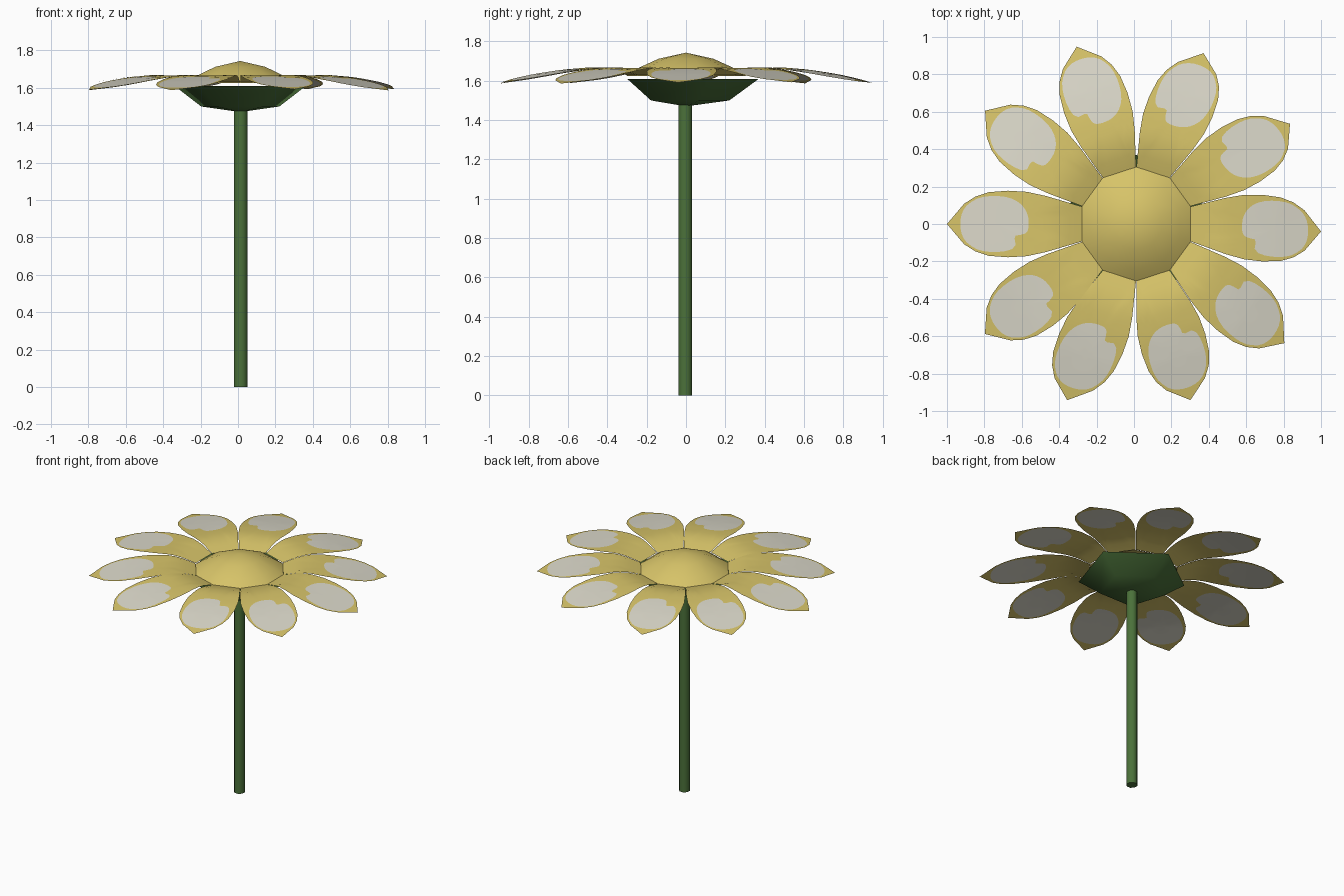
import bpy, bmesh, math
from mathutils import Vector

cube = bpy.data.objects.get("Cube")
if cube:
    bpy.data.objects.remove(cube, do_unlink=True)


def material(name, rgb):
    m = bpy.data.materials.new(name)
    m.use_nodes = True
    m.diffuse_color = (*rgb, 1)
    m.node_tree.nodes["Principled BSDF"].inputs["Base Color"].default_value = (*rgb, 1)
    return m


GREEN = material("leaf green", (0.07, 0.165, 0.042))
YELLOW = material("soft yellow", (0.68, 0.55, 0.14))
CREAM = material("pale cream", (0.71, 0.69, 0.59))
CENTRE = Vector((0.012, 0, 0))


def finish(name, bm, mats, angle=60):
    me = bpy.data.meshes.new(name)
    bm.to_mesh(me)
    bm.free()
    for m in mats:
        me.materials.append(m)
    ob = bpy.data.objects.new(name, me)
    bpy.context.collection.objects.link(ob)
    bpy.ops.object.select_all(action='DESELECT')
    ob.select_set(True)
    bpy.context.view_layer.objects.active = ob
    bpy.ops.object.shade_smooth_by_angle(angle=math.radians(angle))
    return ob


def lathe(name, profile, sides, start, mat, centre=CENTRE):
    """Turned shape with few sides; radius 0 makes a single pole."""
    bm = bmesh.new()
    rings = []
    for r, z in profile:
        n = sides if r else 1
        turn = [math.radians(start) + math.tau * i / sides for i in range(n)]
        rings.append([bm.verts.new(centre + Vector((r * math.cos(a), r * math.sin(a), z)))
                      for a in turn])
    for a, b in zip(rings, rings[1:]):
        for i in range(sides):
            j = (i + 1) % sides
            quad = [a[i % len(a)], a[j % len(a)], b[j % len(b)], b[i % len(b)]]
            bm.faces.new(list(dict.fromkeys(quad)))
    return finish(name, bm, [mat])


# Stem, cup of sepals and domed flower centre
lathe("stem", [(0, 0), (0.038, 0), (0.038, 1.5), (0, 1.5)], 8, 22.5, GREEN,
      Vector((0.015, -0.004, 0)))
lathe("sepal_cup", [(0, 1.47), (0.22, 1.5), (0.37, 1.61)], 5, 90, GREEN)
lathe("flower_centre", [(0.305, 1.625), (0.245, 1.664), (0.14, 1.712), (0, 1.743)][::1],
      10, 90, YELLOW)

# Petal height and half outline along its length
HEIGHT = [(0.2, 1.61), (0.29, 1.63), (0.4, 1.663), (0.47, 1.668), (0.6, 1.657),
          (0.75, 1.635), (1.02, 1.585)]
HALF = [(0.29, 0.093), (0.38, 0.12), (0.48, 0.15), (0.58, 0.172), (0.68, 0.178),
        (0.78, 0.17), (0.85, 0.147), (0.91, 0.108), (0.95, 0.06)]


def height(u):
    for (a, za), (b, zb) in zip(HEIGHT, HEIGHT[1:]):
        if u <= b:
            return za + (zb - za) * (u - a) / (b - a)
    return HEIGHT[-1][1]


def outline():
    side = [Vector(p) for p in HALF]
    loop = [Vector((0.29, 0))] + side + [Vector((1, 0))]
    loop += [Vector((p.x, -p.y)) for p in reversed(side)]
    mids = []
    for p, q in zip(loop, loop[1:] + loop[:1]):
        mids += [p, p.lerp(q, 0.5)]
    return mids


def patch_radius(direction, flip):
    """Rounded painted patch with a small ragged notch on the inner edge."""
    t = math.atan2(direction.y * flip, -direction.x)
    c, s = abs(math.cos(t)), abs(math.sin(t))
    r = ((c / 0.18) ** 2.3 + (s / 0.15) ** 2.3) ** (-1 / 2.3)
    return r * (1 - 0.3 * math.exp(-((t - 0.55) / 0.2) ** 2))


def petal(name, angle, skew, length, flip):
    bm = bmesh.new()
    turn = math.radians(angle)
    hub = Vector((0.75, 0))

    def place(p):
        k = (p.x - 0.29) / 0.71
        u = 0.29 + k * (length - 0.29)
        v = p.y + skew * k
        return bm.verts.new(CENTRE + Vector((u * math.cos(turn) - v * math.sin(turn),
                                             u * math.sin(turn) + v * math.cos(turn),
                                             height(u))))

    edge = outline()
    inner = []
    for p in edge:
        d = (p - hub).normalized()
        inner.append(hub + d * min(patch_radius(d, flip), (p - hub).length * 0.93))
    rings = [[place(hub.lerp(p, f)) for p in inner] for f in (0.5, 1)]
    rings += [[place(p.lerp(q, f)) for p, q in zip(inner, edge)]
              for f in (0.25, 0.5, 0.75, 1)]
    n = len(edge)
    middle = place(hub)
    for i in range(n):
        j = (i + 1) % n
        bm.faces.new((middle, rings[0][j], rings[0][i])).material_index = 1
        for k, (a, b) in enumerate(zip(rings, rings[1:])):
            bm.faces.new((a[i], a[j], b[j], b[i])).material_index = 1 if k == 0 else 0
    bmesh.ops.recalc_face_normals(bm, faces=bm.faces)
    if sum(f.normal.z for f in bm.faces) < 0:
        bmesh.ops.reverse_faces(bm, faces=bm.faces)
    finish(name, bm, [YELLOW, CREAM])


# Ten petals, each leaning a little differently
LEAN = [-0.04, -0.05, -0.06, 0.01, -0.015, 0, 0, -0.06, -0.015, -0.05]
LENGTH = [0.988, 0.98, 0.98, 1.0, 1.01, 1.012, 1.0, 1.01, 0.985, 1.015]
for i, (lean, length) in enumerate(zip(LEAN, LENGTH)):
    petal(f"petal_{i + 1}", 36 * i, lean, length, -1 if i == 0 else 1)
